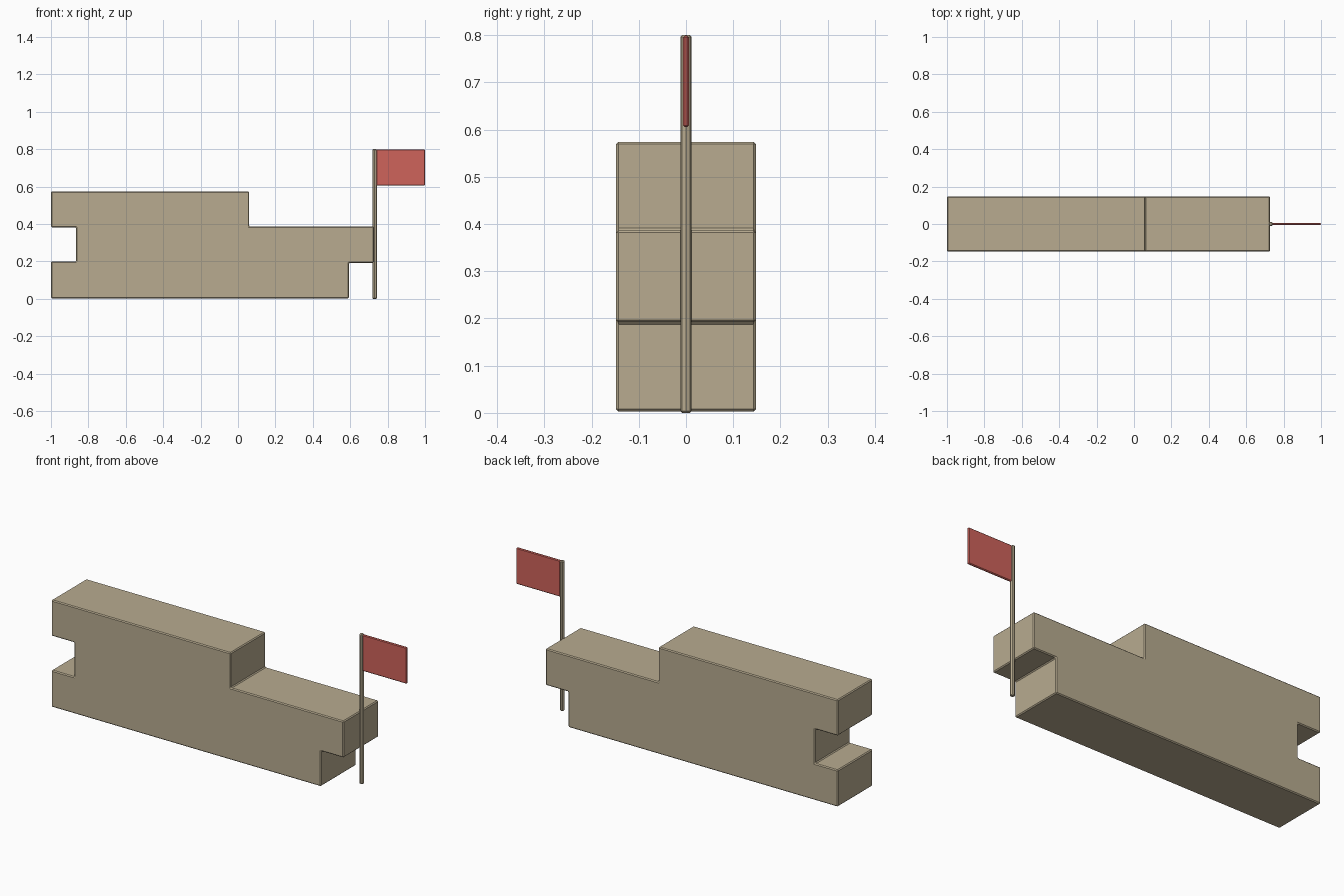
import bpy, bmesh

if "Cube" in bpy.data.objects:
    bpy.data.objects.remove(bpy.data.objects["Cube"])


def material(name, rgb):
    m = bpy.data.materials.new(name)
    m.diffuse_color = (*rgb, 1)
    m.use_nodes = True
    m.node_tree.nodes["Principled BSDF"].inputs["Base Color"].default_value = m.diffuse_color
    return m


stone = material("tan", (0.48, 0.41, 0.28))
red = material("red", (0.62, 0.125, 0.105))


def extrude_profile(name, points, half_depth, mat, bevel):
    """Extrude an x-z outline symmetrically along y, with chamfered edges."""
    bm = bmesh.new()
    face = bm.faces.new([bm.verts.new((x, -half_depth, z)) for x, z in points])
    ext = bmesh.ops.extrude_face_region(bm, geom=[face])
    verts = [g for g in ext["geom"] if isinstance(g, bmesh.types.BMVert)]
    bmesh.ops.translate(bm, verts=verts, vec=(0, 2 * half_depth, 0))
    bmesh.ops.recalc_face_normals(bm, faces=bm.faces)
    mesh = bpy.data.meshes.new(name)
    bm.to_mesh(mesh)
    bm.free()
    obj = bpy.data.objects.new(name, mesh)
    bpy.context.collection.objects.link(obj)
    mesh.materials.append(mat)
    mod = obj.modifiers.new("chamfer", "BEVEL")
    mod.width = bevel
    mod.segments = 1
    mod.limit_method = "ANGLE"
    return obj


# Stepped block with a notch in the left end and an overhang at the right
extrude_profile("stepped_block", [
    (-1.0, 0.003), (0.593, 0.003), (0.593, 0.192), (0.727, 0.192),
    (0.727, 0.387), (0.06, 0.387), (0.06, 0.574), (-1.0, 0.574),
    (-1.0, 0.382), (-0.865, 0.382), (-0.865, 0.199), (-1.0, 0.199),
], 0.148, stone, 0.005)

# Flag pole standing against the overhang
bpy.ops.mesh.primitive_cylinder_add(vertices=8, radius=0.012, depth=0.8,
                                    location=(0.731, 0, 0.4))
pole = bpy.context.object
pole.name = "flag_pole"
pole.data.materials.append(stone)
mod = pole.modifiers.new("chamfer", "BEVEL")
mod.width = 0.004
mod.segments = 1
mod.limit_method = "ANGLE"
mod.angle_limit = 1.0

# Thin flag
extrude_profile("flag", [(0.738, 0.605), (1.0, 0.605), (1.0, 0.799), (0.738, 0.799)],
                0.006, red, 0.004)
